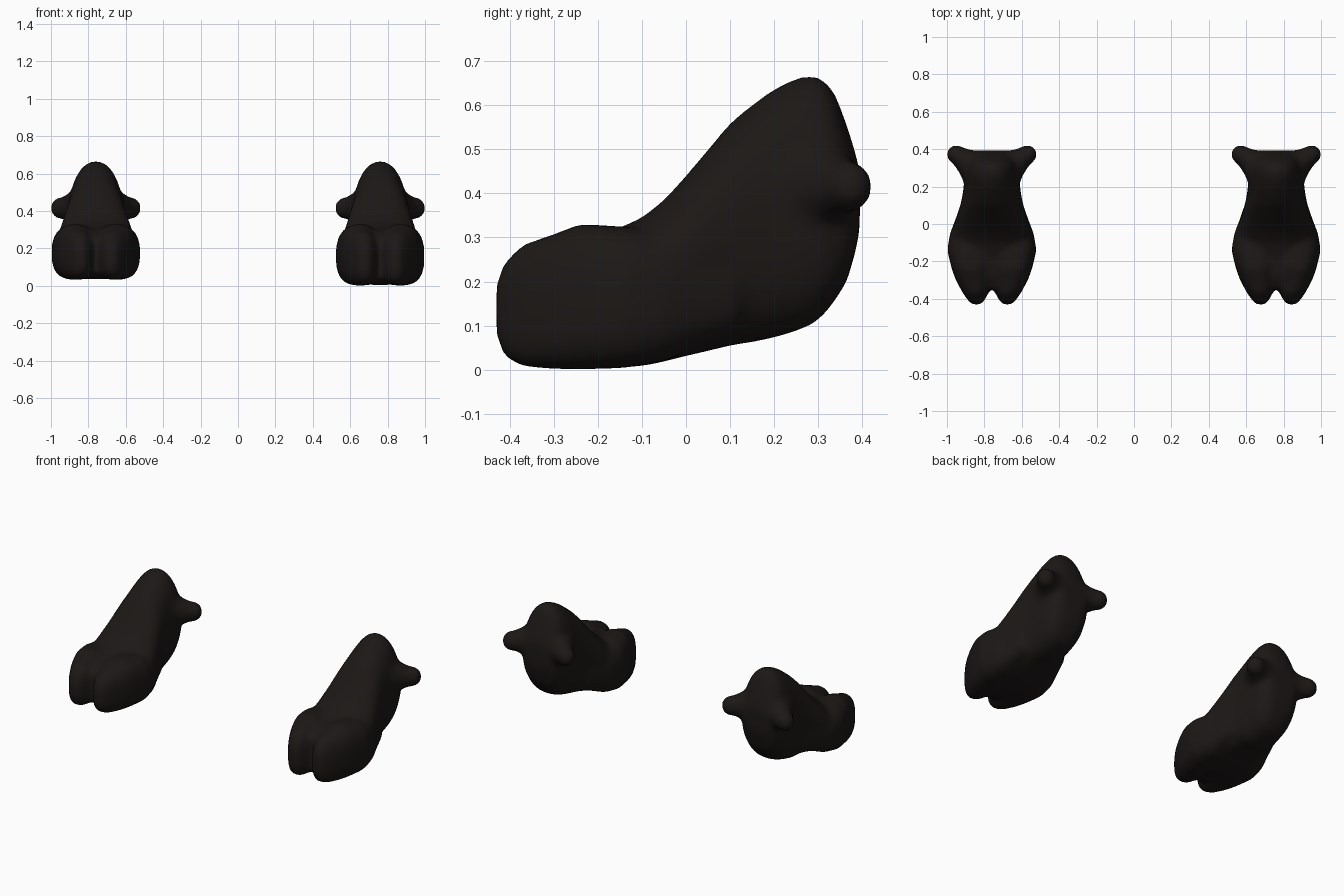
import bpy, bmesh
from math import cos, sin, pi
from mathutils import Matrix

if "Cube" in bpy.data.objects:
    bpy.data.objects.remove(bpy.data.objects["Cube"])

mat = bpy.data.materials.new("dark_hide")
mat.diffuse_color = (0.0115, 0.009, 0.008, 1)
mat.use_nodes = True
mat.node_tree.nodes["Principled BSDF"].inputs["Base Color"].default_value = mat.diffuse_color


def spow(v, e):
    return (abs(v) ** e) * (1 if v >= 0 else -1)


def loft(bm, sections, e=0.85, n=28):
    """Closed skin through rounded sections (y, centre x, half width, z low, z high)."""
    rings = []
    for y, cx, hw, lo, hi in sections:
        zc, hz = (lo + hi) / 2, (hi - lo) / 2
        ring = []
        for i in range(n):
            a = 2 * pi * i / n
            k = e if sin(a) > 0 else 0.7      # fuller, flatter underside
            ring.append(bm.verts.new((cx + hw * spow(cos(a), k), y, zc + hz * spow(sin(a), k))))
        rings.append(ring)
    for a, b in zip(rings, rings[1:]):
        for i in range(n):
            j = (i + 1) % n
            bm.faces.new((a[i], a[j], b[j], b[i]))
    bm.faces.new(rings[0][::-1])
    bm.faces.new(rings[-1])


def ball(bm, c, r):
    m = Matrix.Translation(c) @ Matrix.Diagonal((*r, 1))
    bmesh.ops.create_icosphere(bm, subdivisions=3, radius=1, matrix=m)


def foot(name, x, lift):
    bm = bmesh.new()
    # sloping leg body
    loft(bm, [(-.35, 0, .10, .03 + lift, .25), (-.28, 0, .15, .01 + lift, .29),
              (-.18, 0, .21, lift, .31), (-.10, 0, .225, .005 + lift, .345),
              (-.05, 0, .215, .015 + lift, .385), (0, 0, .2, .028 + lift, .44),
              (.05, 0, .184, .04 + lift * .7, .50), (.10, 0, .169, .053 + lift * .5, .56),
              (.15, 0, .158, .062, .602), (.20, 0, .151, .072, .638),
              (.25, 0, .147, .087, .663), (.29, 0, .143, .104, .669),
              (.318, 0, .138, .13, .655), (.34, 0, .13, .16, .622),
              (.365, 0, .118, .20, .555), (.385, 0, .1, .27, .49), (.394, 0, .085, .32, .45)], 0.95)
    for s in (-1, 1):
        # toe lobes
        loft(bm, [(-.43, s * .082, .022, .07 + lift, .20), (-.412, s * .083, .042, .025 + lift, .245),
                  (-.37, s * .087, .068, .003 + lift, .285), (-.30, s * .1, .093, -.002 + lift, .308),
                  (-.24, s * .108, .107, -.003 + lift, .332), (-.14, s * .115, .124, lift, .325),
                  (-.05, s * .11, .114, .015 + lift, .31), (.03, s * .1, .093, .05 + lift, .29),
                  (.12, s * .08, .083, .08 + lift, .30)], 0.8)
        # heel knobs
        for i in range(10):
            t = i / 9
            r = .053 + .077 * (1 - t) ** 1.5
            ball(bm, (s * (.03 + .16 * t), .265 + .107 * t, .42 - .005 * t), (r, r * .97, r * 1.1))
    bmesh.ops.recalc_face_normals(bm, faces=bm.faces)
    me = bpy.data.meshes.new(name)
    bm.to_mesh(me)
    bm.free()
    ob = bpy.data.objects.new(name, me)
    bpy.context.collection.objects.link(ob)
    ob.location.x = x
    me.materials.append(mat)
    # fuse the parts into one soft skin
    rm = ob.modifiers.new("fuse", 'REMESH')
    rm.mode = 'VOXEL'
    rm.voxel_size = 0.013
    rm.use_smooth_shade = True
    sm = ob.modifiers.new("soften", 'SMOOTH')
    sm.factor = 0.5
    sm.iterations = 14


foot("right_foot", 0.76, 0.003)
foot("left_foot", -0.76, 0.034)
